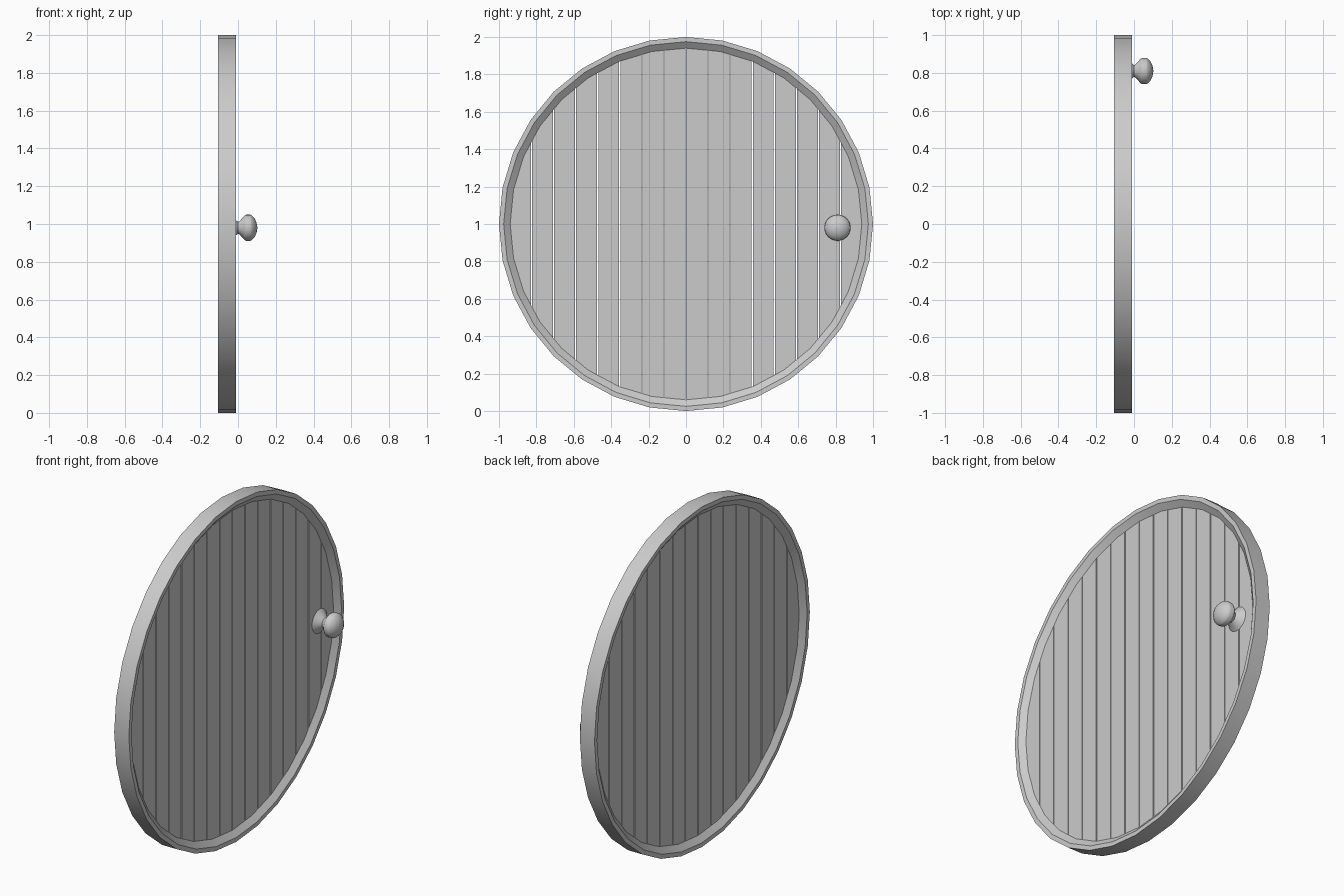
import bpy, bmesh, math
from mathutils import Vector

if "Cube" in bpy.data.objects:
    bpy.data.objects.remove(bpy.data.objects["Cube"])

SIDES = 32


def finish(bm, name, smooth=True):
    bmesh.ops.recalc_face_normals(bm, faces=bm.faces[:])
    me = bpy.data.meshes.new(name)
    bm.to_mesh(me)
    bm.free()
    ob = bpy.data.objects.new(name, me)
    bpy.context.collection.objects.link(ob)
    if smooth:
        bpy.ops.object.select_all(action='DESELECT')
        ob.select_set(True)
        bpy.context.view_layer.objects.active = ob
        bpy.ops.object.shade_smooth_by_angle(angle=math.radians(25))
    return ob


def lathe(name, profile, cy, cz, closed):
    """Revolve (x, radius) points about an axis along x."""
    bm = bmesh.new()
    rings = []
    for x, r in profile:
        rings.append([bm.verts.new((x, cy + r * math.sin(2 * math.pi * i / SIDES),
                                    cz + r * math.cos(2 * math.pi * i / SIDES)))
                      for i in range(SIDES)])
    pairs = list(zip(rings, rings[1:]))
    if closed:
        pairs.append((rings[-1], rings[0]))
    else:
        bm.faces.new(rings[0])
        bm.faces.new(rings[-1])
    for a, b in pairs:
        for i in range(SIDES):
            j = (i + 1) % SIDES
            bm.faces.new((a[i], a[j], b[j], b[i]))
    return finish(bm, name)


# outer rim with sloped inner lips on both faces
BACK, FRONT = -0.105, -0.01
PB, PF = -0.078, -0.037
lathe("rim", [(BACK, 1.0), (FRONT, 1.0), (FRONT, 0.975), (PF, 0.94),
              (PB, 0.94), (BACK, 0.975)], 0, 1, True)

# vertical planks cut from a disc
PITCH, GAP = 0.118, 0.006
for k in range(16):
    y0 = (k - 8) * PITCH + GAP / 2
    y1 = y0 + PITCH - GAP
    bm = bmesh.new()
    rings = [[bm.verts.new((x, 0.95 * math.sin(2 * math.pi * i / SIDES),
                            1 + 0.95 * math.cos(2 * math.pi * i / SIDES)))
              for i in range(SIDES)] for x in (PB, PF)]
    for r in rings:
        bm.faces.new(r)
    for i in range(SIDES):
        j = (i + 1) % SIDES
        bm.faces.new((rings[0][i], rings[0][j], rings[1][j], rings[1][i]))
    for y, n in ((y0, -1), (y1, 1)):
        cut = bmesh.ops.bisect_plane(bm, geom=bm.verts[:] + bm.edges[:] + bm.faces[:],
                                     plane_co=Vector((0, y, 0)), plane_no=Vector((0, n, 0)),
                                     clear_outer=True)
        edges = [e for e in cut["geom_cut"] if isinstance(e, bmesh.types.BMEdge)]
        if edges:
            bmesh.ops.holes_fill(bm, edges=edges, sides=0)
    finish(bm, "plank_%02d" % (k + 1), smooth=False)

# turned knob with flared foot
lathe("knob", [(PF - 0.005, 0.07), (PF, 0.07), (-0.012, 0.042), (0.0, 0.031), (0.008, 0.035),
               (0.036, 0.066), (0.042, 0.069), (0.065, 0.069), (0.072, 0.066),
               (0.088, 0.05), (0.098, 0.028), (0.102, 0.006)], 0.81, 0.98, False)
